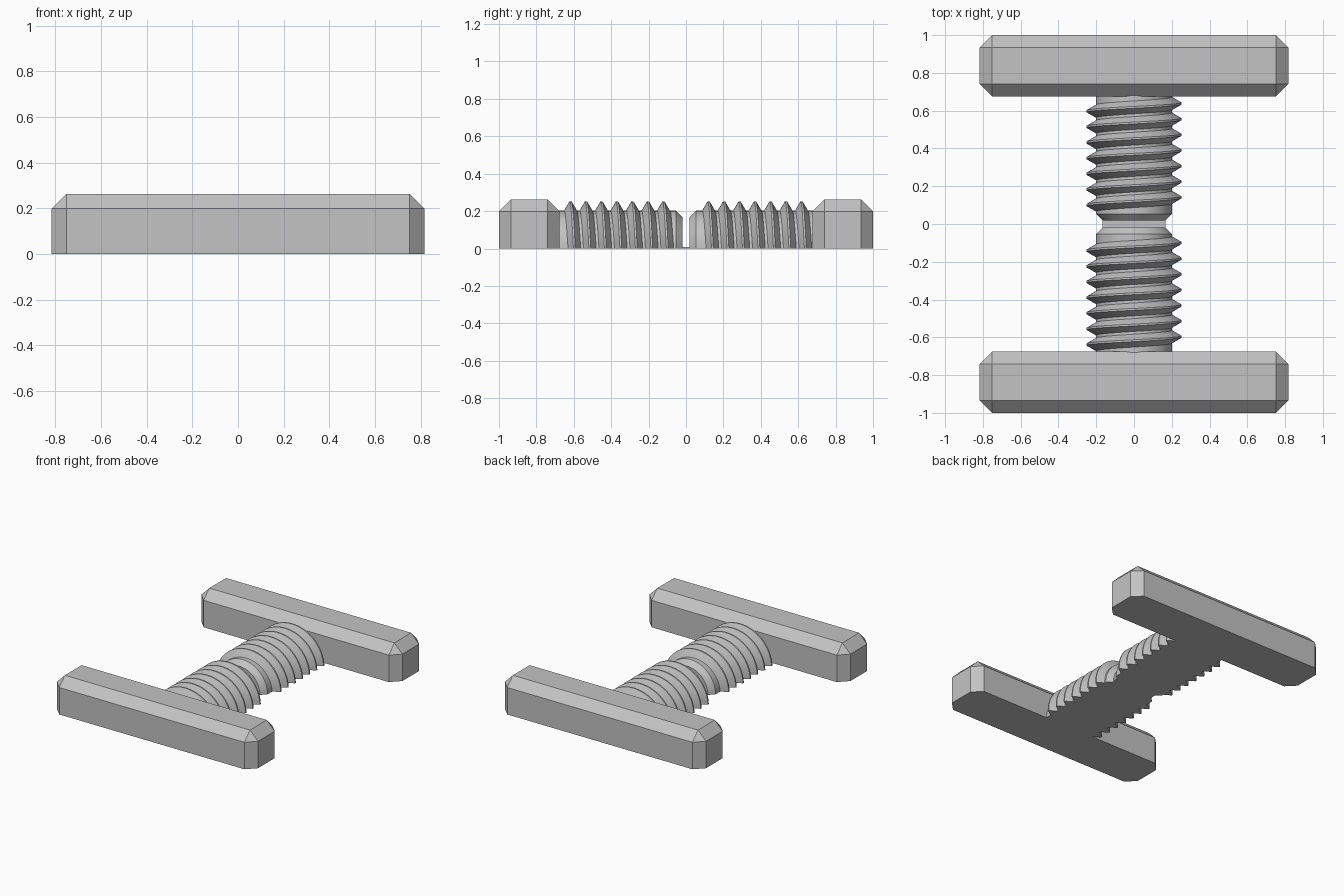
import bpy, bmesh, math

if "Cube" in bpy.data.objects:
    bpy.data.objects.remove(bpy.data.objects["Cube"])

PITCH, TURNS, SEG = 0.0828, 7, 32
CORE, CREST, TIP = 0.202, 0.252, 0.166   # radii
TIP_Y, HEAD_Y = 0.018, 0.676             # shaft start, head inner face

grey = bpy.data.materials.new("plain grey")
grey.diffuse_color = (0.55, 0.55, 0.55, 1)
grey.use_nodes = True
grey.node_tree.nodes["Principled BSDF"].inputs["Base Color"].default_value = grey.diffuse_color


def finish(bm, name, turn=0.0):
    bmesh.ops.recalc_face_normals(bm, faces=bm.faces)
    mesh = bpy.data.meshes.new(name)
    bm.to_mesh(mesh)
    bm.free()
    obj = bpy.data.objects.new(name, mesh)
    obj.rotation_euler.z = turn
    mesh.materials.append(grey)
    bpy.context.collection.objects.link(obj)
    return obj


def box(x, y0, y1, z1, chamfer=0.0):
    bm = bmesh.new()
    bmesh.ops.create_cube(bm, size=1)
    for v in bm.verts:
        v.co = (v.co.x * 2 * x, y0 + (v.co.y + 0.5) * (y1 - y0), (v.co.z + 0.5) * z1)
    if chamfer:  # every edge except the flat underside
        edges = [e for e in bm.edges if max(v.co.z for v in e.verts) > 0.01]
        bmesh.ops.bevel(bm, geom=edges, offset=chamfer, segments=1, affect='EDGES')
    return bm


def threaded_shaft():
    # Half-round sweep of a thread profile that advances half a pitch from left to right
    bm = bmesh.new()
    rows = []
    for i in range(SEG + 1):
        t = i / SEG
        profile = [(TIP_Y, TIP), (TIP_Y + 0.036, CORE)]
        for k in range(TURNS):
            c = 0.1 + PITCH * (k + t / 2)
            profile += [(c - 0.034, CORE), (c - 0.005, CREST),
                        (c + 0.005, CREST), (c + 0.034, CORE)]
        profile.append((HEAD_Y + 0.02, CORE))
        a = math.pi * (1 - t)
        rows.append([bm.verts.new((r * math.cos(a), y, r * math.sin(a) if 0 < i < SEG else 0))
                     for y, r in profile])
    for a, b in zip(rows, rows[1:]):
        for j in range(len(a) - 1):
            bm.faces.new((a[j], a[j + 1], b[j + 1], b[j]))
    # Tip, buried end and flat underside
    bm.faces.new([r[0] for r in rows])
    bm.faces.new([r[-1] for r in rows])
    bm.faces.new(rows[0] + rows[-1][::-1])
    return bm


for side, turn in (("back", 0.0), ("front", math.pi)):
    finish(box(0.817, HEAD_Y, 1.0, 0.263, 0.065), side + "_bolt_head", turn)
    shaft = finish(threaded_shaft(), side + "_threaded_shaft", turn)
    bpy.ops.object.select_all(action='DESELECT')
    shaft.select_set(True)
    bpy.context.view_layer.objects.active = shaft
    bpy.ops.object.shade_smooth_by_angle(angle=math.radians(25))

# Thin web joining the two shaft tips
finish(box(TIP, -TIP_Y, TIP_Y, 0.008), "joining_web")
